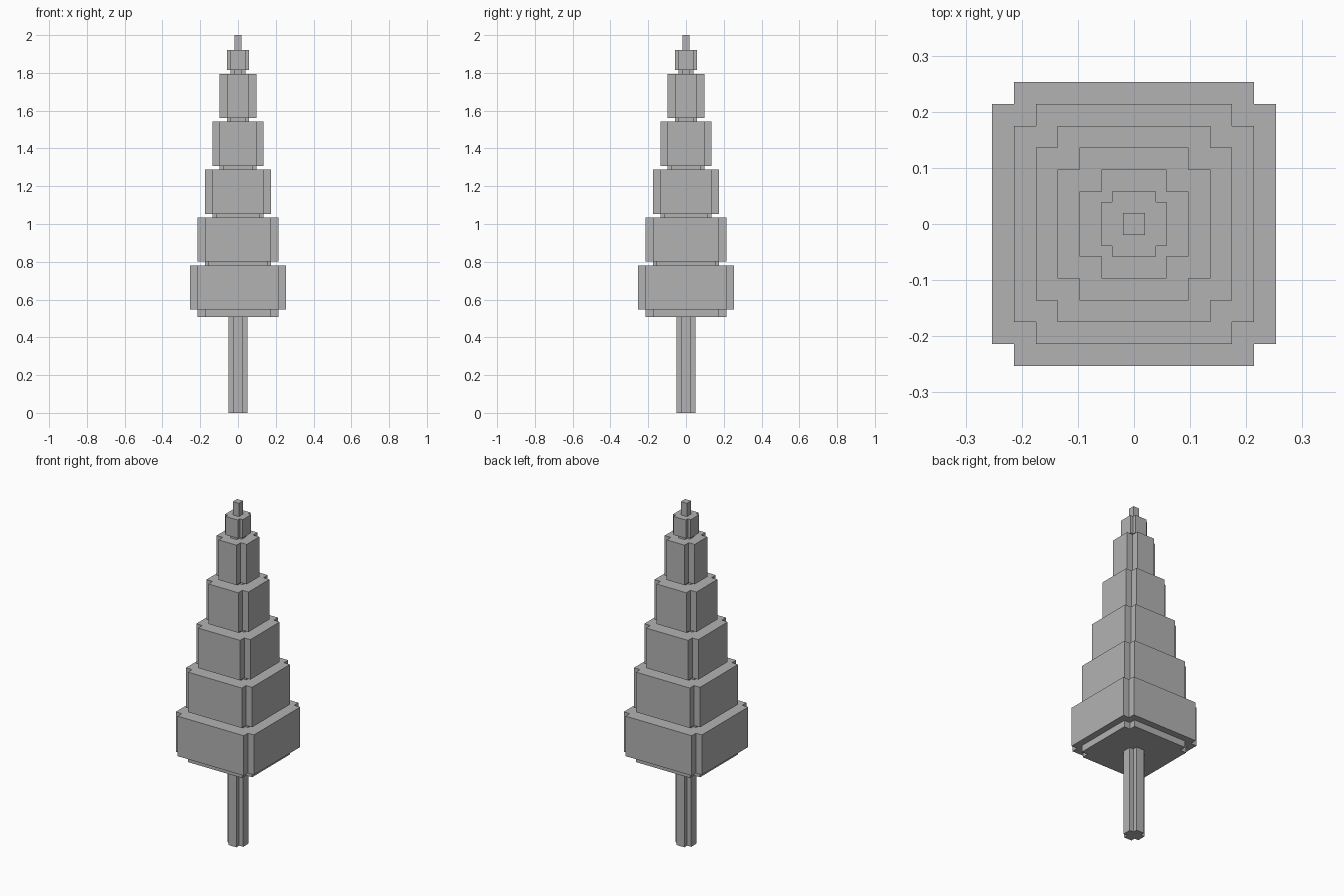
import bpy
import bmesh

default = bpy.data.objects.get("Cube")
if default:
    bpy.data.objects.remove(default, do_unlink=True)

grey = bpy.data.materials.new("plain grey")
grey.use_nodes = True
colour = (0.45, 0.45, 0.45, 1)
grey.diffuse_color = colour
grey.node_tree.nodes["Principled BSDF"].inputs["Base Color"].default_value = colour


def block(name, half, inner, bottom, top):
    """Upright square prism whose corners are notched in to the inner half width."""
    if inner == half:
        quarter = [(half, half)]
    else:
        quarter = [(half, inner), (inner, inner), (inner, half)]
    outline = []
    for _ in range(4):
        outline += quarter
        quarter = [(-y, x) for x, y in quarter]

    bm = bmesh.new()
    base = bm.faces.new([bm.verts.new((x, y, bottom)) for x, y in outline])
    grown = bmesh.ops.extrude_face_region(bm, geom=[base], use_keep_orig=True)
    for v in grown["geom"]:
        if isinstance(v, bmesh.types.BMVert):
            v.co.z = top
    bmesh.ops.recalc_face_normals(bm, faces=bm.faces)
    mesh = bpy.data.meshes.new(name)
    bm.to_mesh(mesh)
    bm.free()
    mesh.materials.append(grey)
    obj = bpy.data.objects.new(name, mesh)
    bpy.context.collection.objects.link(obj)
    return obj


# Trunk and the slab under the lowest branches
block("trunk", 0.051, 0.025, 0, 0.508)
block("lower_slab", 0.214, 0.175, 0.508, 0.547)

# Five equal branch tiers, each one step narrower, with a thin neck above
step = 0.039
rise = 0.2535
for i in range(5):
    half = 0.253 - i * step
    z = 0.547 + i * rise
    block(f"branch_tier_{i + 1}", half, half - step, z, z + 0.234)
    neck = half - 2 * step
    neck_inner = neck - step / 2
    if i == 4:
        neck, neck_inner = 0.039, 0.02
    block(f"neck_{i + 1}", neck, neck_inner, z + 0.234, z + rise)

# Small crown and the tip
crown = 0.547 + 5 * rise
block("crown", 0.058, 0.039, crown, 1.922)
block("tip", 0.0195, 0.0195, 1.922, 2)
